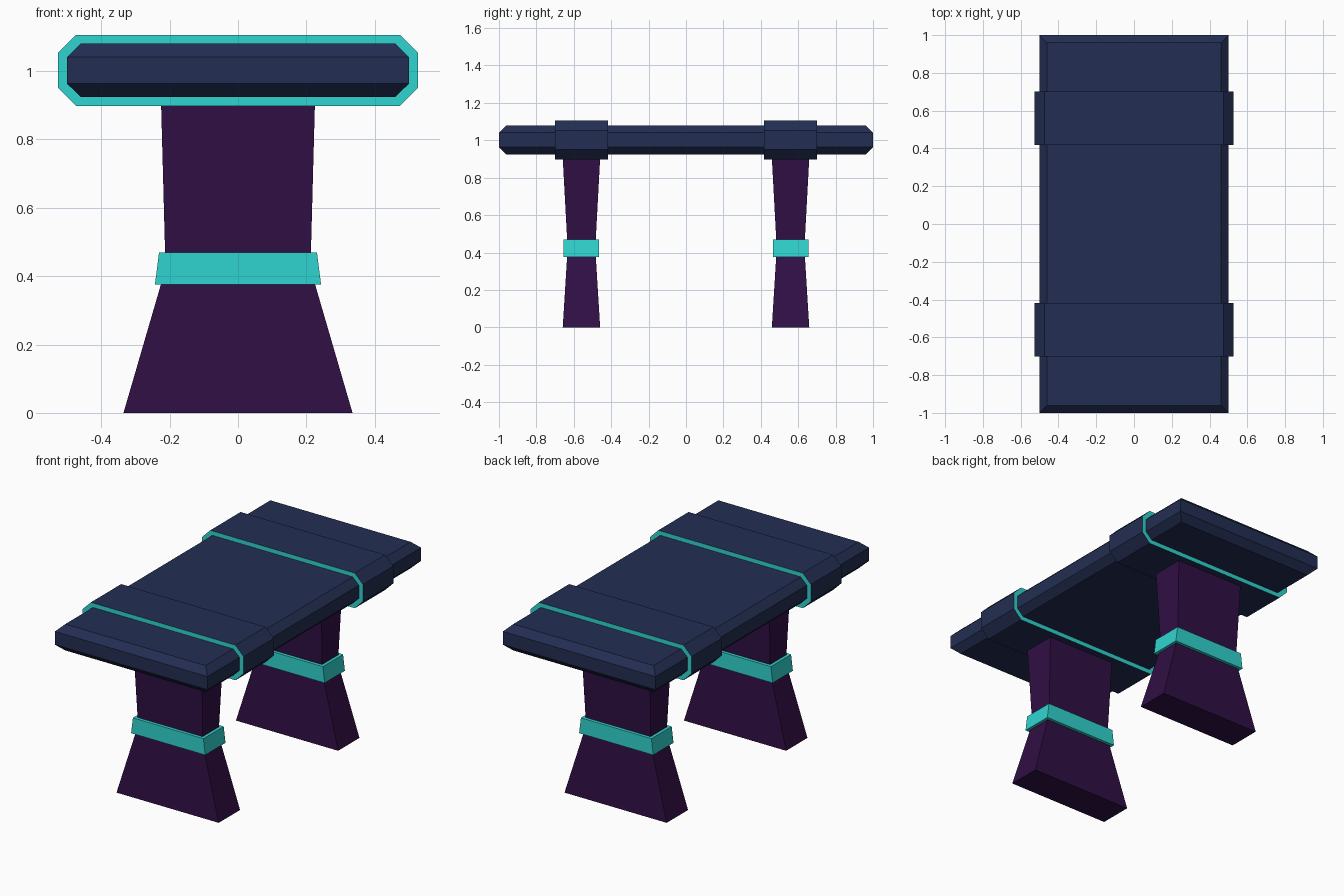
import bpy, bmesh
from mathutils import Vector

if "Cube" in bpy.data.objects:
    bpy.data.objects.remove(bpy.data.objects["Cube"])


def material(name, rgb):
    m = bpy.data.materials.new(name)
    m.diffuse_color = (*rgb, 1)
    m.use_nodes = True
    m.node_tree.nodes["Principled BSDF"].inputs["Base Color"].default_value = m.diffuse_color
    return m


navy = material("navy", (0.0165, 0.027, 0.084))
purple = material("dark purple", (0.029, 0.0046, 0.058))
cyan = material("cyan", (0.03, 0.66, 0.63))


def loft(name, sections, mats, rule=None):
    """Skin a list of closed sections (lists of points) and cap both ends."""
    bm = bmesh.new()
    rings = [[bm.verts.new(p) for p in s] for s in sections]
    n = len(rings[0])
    for a, b in zip(rings, rings[1:]):
        for i in range(n):
            j = (i + 1) % n
            bm.faces.new((a[i], a[j], b[j], b[i]))
    bm.faces.new(rings[0][::-1])
    bm.faces.new(rings[-1])
    bmesh.ops.recalc_face_normals(bm, faces=bm.faces)
    bm.normal_update()
    if rule:
        for f in bm.faces:
            f.material_index = rule(f)
    me = bpy.data.meshes.new(name)
    bm.to_mesh(me)
    bm.free()
    for m in mats:
        me.materials.append(m)
    ob = bpy.data.objects.new(name, me)
    bpy.context.collection.objects.link(ob)
    return ob


def rect(hx, hy, z, cy=0):
    return [(-hx, cy - hy, z), (hx, cy - hy, z), (hx, cy + hy, z), (-hx, cy + hy, z)]


def octagon(hx, hz, c, y, cz):
    pts = [(hx - c, -hz), (hx, -hz + c), (hx, hz - c), (hx - c, hz)]
    pts += [(-x, -z) for x, z in pts]
    return [(x, y, cz + z) for x, z in pts]


# Table top: slab with bevelled upper and lower edges
loft("table_top", [rect(0.46, 0.96, 0.924), rect(0.5, 1.0, 0.963),
                   rect(0.5, 1.0, 1.041), rect(0.46, 0.96, 1.08)], [navy])

for side, s in (("front", -1), ("back", 1)):
    cy = s * 0.559
    # Sleeve round the top, cyan on its two end faces
    loft(side + "_sleeve",
         [octagon(0.527, 0.104, 0.053, cy - 0.142, 1.002),
          octagon(0.527, 0.104, 0.053, cy + 0.142, 1.002)],
         [navy, cyan], lambda f: 1 if abs(f.normal.y) > 0.9 else 0)
    # Waisted leg
    loft(side + "_leg", [rect(0.335, 0.1, 0, cy), rect(0.212, 0.074, 0.422, cy),
                         rect(0.225, 0.1, 0.905, cy)], [purple])
    # Cyan band at the waist
    loft(side + "_leg_band", [rect(0.243, 0.095, 0.375, cy),
                              rect(0.231, 0.095, 0.469, cy)], [cyan])
